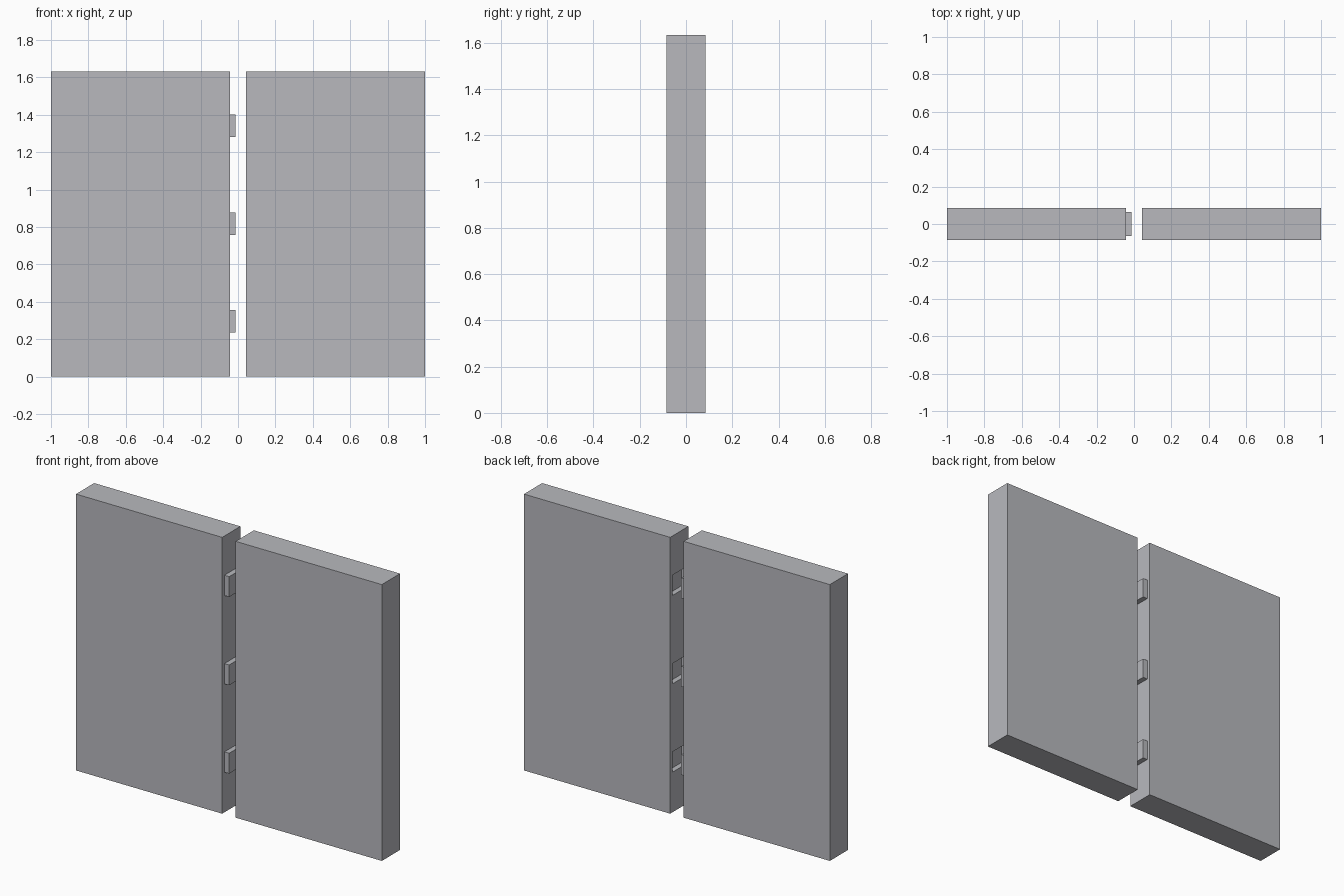
import bpy

if "Cube" in bpy.data.objects:
    bpy.data.objects.remove(bpy.data.objects["Cube"])

HEIGHT, HALF_DEPTH, GAP = 1.633, 0.085, 0.044
TAB_HALF_Y, TAB_HALF_Z, TAB_LEN = 0.064, 0.06, 0.031
TAB_HEIGHTS = (0.297, 0.819, 1.341)

grey = bpy.data.materials.new("dark_grey")
grey.diffuse_color = (0.48, 0.485, 0.515, 1)
grey.use_nodes = True
grey.node_tree.nodes["Principled BSDF"].inputs["Base Color"].default_value = grey.diffuse_color


def box(name, lo, hi):
    centre = [(a + b) / 2 for a, b in zip(lo, hi)]
    bpy.ops.mesh.primitive_cube_add(size=1, location=centre)
    ob = bpy.context.object
    ob.name = name
    ob.scale = [b - a for a, b in zip(lo, hi)]
    bpy.ops.object.transform_apply(location=True, rotation=False, scale=True)
    ob.data.materials.append(grey)
    return ob


def combine(target, other, operation):
    mod = target.modifiers.new(operation.title(), 'BOOLEAN')
    mod.operation, mod.solver, mod.object = operation, 'EXACT', other
    bpy.context.view_layer.objects.active = target
    bpy.ops.object.modifier_apply(modifier=mod.name)
    bpy.data.objects.remove(other)


# Two thick panels with a narrow gap between them
left = box("left_panel", (-1, -HALF_DEPTH, 0), (-GAP, HALF_DEPTH, HEIGHT))
right = box("right_panel", (GAP, -HALF_DEPTH, 0), (1, HALF_DEPTH, HEIGHT))

for z in TAB_HEIGHTS:
    # Tab on the inner edge of the left panel
    tab = box("tab", (-GAP - 0.02, -TAB_HALF_Y, z - TAB_HALF_Z),
              (-GAP + TAB_LEN, TAB_HALF_Y, z + TAB_HALF_Z))
    combine(left, tab, 'UNION')
    # Matching socket in the inner edge of the right panel
    socket = box("socket_cutter", (GAP - 0.02, -TAB_HALF_Y, z - TAB_HALF_Z),
                 (GAP + TAB_LEN, TAB_HALF_Y, z + TAB_HALF_Z))
    combine(right, socket, 'DIFFERENCE')
